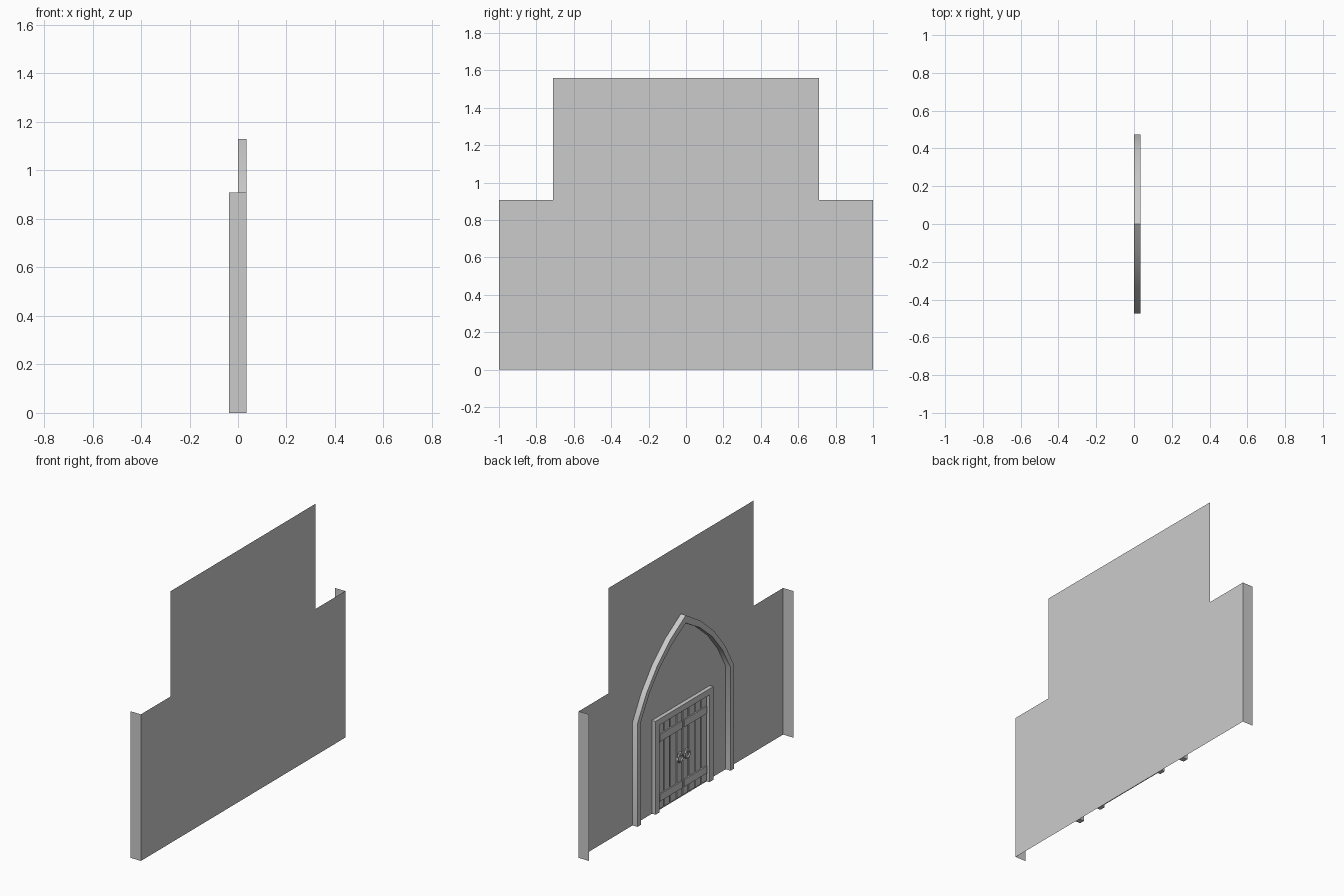
import bpy, bmesh, math
from mathutils import Vector

if "Cube" in bpy.data.objects:
    bpy.data.objects.remove(bpy.data.objects["Cube"])

WALL_X = 0.035   # plane of the wall; details project toward -x


def make(name, verts, faces, smooth=False):
    me = bpy.data.meshes.new(name)
    me.from_pydata(verts, [], faces)
    me.update()
    ob = bpy.data.objects.new(name, me)
    bpy.context.collection.objects.link(ob)
    bm = bmesh.new()
    bm.from_mesh(me)
    bmesh.ops.recalc_face_normals(bm, faces=bm.faces)
    bm.to_mesh(me)
    bm.free()
    if smooth:
        bpy.ops.object.select_all(action='DESELECT')
        bpy.context.view_layer.objects.active = ob
        ob.select_set(True)
        bpy.ops.object.shade_smooth_by_angle(angle=math.radians(35))
    return ob


def box(name, x, y0, y1, z0, z1, back=WALL_X):
    """Block standing out from the wall, front face at x."""
    v = [(a, b, c) for a in (x, back) for b in (y0, y1) for c in (z0, z1)]
    f = [(0, 1, 3, 2), (4, 6, 7, 5), (0, 4, 5, 1),
         (2, 3, 7, 6), (1, 5, 7, 3), (0, 2, 6, 4)]
    return make(name, v, f)


def band(name, outer, inner, x, smooth=False):
    """Moulding swept between two matching (y, z) outlines, ends on the floor."""
    n = len(outer)
    v = []
    for o, i in zip(outer, inner):
        v += [(WALL_X, *o), (x, *o), (x, *i), (WALL_X, *i)]
    f = []
    for k in range(n - 1):
        a, b = 4 * k, 4 * k + 4
        f += [(a + j, a + j + 1, b + j + 1, b + j) for j in range(3)]
    e = 4 * (n - 1)
    f += [(0, 1, 2, 3), (e, e + 1, e + 2, e + 3)]
    return make(name, v, f, smooth)


def pointed(w, spring, apex, bulge, segs=4):
    """Outline of a pointed arch: two straight jambs and two shallow arcs."""
    a, b = Vector((w, spring)), Vector((0, apex))
    n = Vector((b.y - a.y, a.x - b.x)).normalized()
    half = [(w, 0)]
    for k in range(segs + 1):
        t = k / segs
        p = a.lerp(b, t) + n * (4 * bulge * t * (1 - t))
        half.append((p.x, p.y))
    return half + [(-y, z) for y, z in reversed(half[:-1])]


# Stepped wall sheet
outline = [(-1, 0), (1, 0), (1, 0.908), (0.71, 0.908), (0.71, 1.56),
           (-0.71, 1.56), (-0.71, 0.908), (-1, 0.908)]
make("wall", [(WALL_X, y, z) for y, z in outline], [tuple(range(8))])

# Return flanges at both ends of the wall
for s, side in ((1, "left"), (-1, "right")):
    make("wall_return_" + side,
         [(WALL_X, s, 0), (-0.037, s, 0), (-0.037, s, 0.908), (WALL_X, s, 0.908)],
         [(0, 1, 2, 3)])

# Pointed arch moulding
band("arch_moulding", pointed(0.473, 0.64, 1.13, 0.058),
     pointed(0.438, 0.64, 1.082, 0.055), 0.001, smooth=True)

# Door frame
band("door_frame", [(0.283, 0), (0.283, 0.578), (-0.283, 0.578), (-0.283, 0)],
     [(0.245, 0), (0.245, 0.54), (-0.245, 0.54), (-0.245, 0)], 0.011)

# Door leaves: backing, planks, battens and ring handles
for s, side in ((1, "left"), (-1, "right")):
    def part(name, x, a, b, z0, z1):
        y0, y1 = sorted((s * a, s * b))
        return box(f"{name}_{side}", x, y0, y1, z0, z1)

    part("door_panel", 0.030, 0.0, 0.245, 0.0, 0.54)
    for k in range(4):
        a = 0.006 + k * 0.06
        part(f"door_plank_{k}", 0.024, a, a + 0.05, 0.01, 0.535)
    part("upper_batten", 0.017, 0.012, 0.232, 0.43, 0.475)
    part("lower_batten", 0.017, 0.012, 0.232, 0.06, 0.105)

    bpy.ops.mesh.primitive_torus_add(
        major_segments=12, minor_segments=6, major_radius=0.024, minor_radius=0.005,
        location=(0.015, s * 0.034, 0.255), rotation=(0, math.pi / 2, 0))
    bpy.context.object.name = "ring_handle_" + side
    bpy.ops.object.shade_smooth_by_angle(angle=math.radians(60))
    box("handle_mount_" + side, 0.008, s * 0.034 - 0.008, s * 0.034 + 0.008, 0.27, 0.288)
